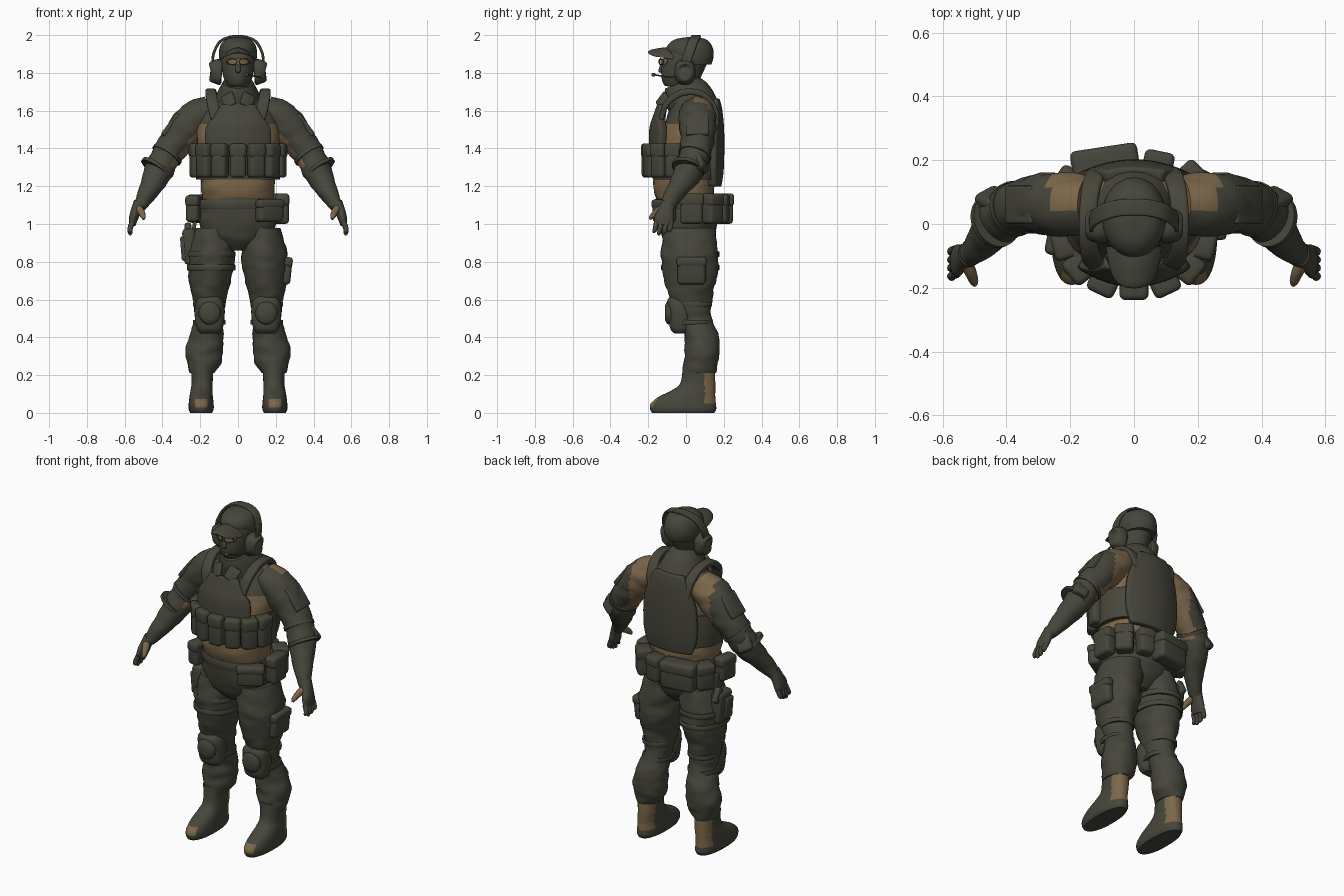
import bpy, bmesh, math
from mathutils import Vector, Matrix, Euler, noise

cube = bpy.data.objects.get("Cube")
if cube:
    bpy.data.objects.remove(cube)


def material(name, rgb):
    m = bpy.data.materials.new(name)
    m.use_nodes = True
    m.diffuse_color = (*rgb, 1)
    bsdf = next(n for n in m.node_tree.nodes if n.type == 'BSDF_PRINCIPLED')
    bsdf.inputs["Base Color"].default_value = (*rgb, 1)
    bsdf.inputs["Roughness"].default_value = .9
    return m


OLIVE = material("dark olive", (.062, .061, .044))
TAN = material("tan", (.2, .135, .067))
X, Y, Z = Vector((1, 0, 0)), Vector((0, 1, 0)), Vector((0, 0, 1))
parts = []


def finish(name, bm, mat=OLIVE, mirror=False, tan=None):
    """Turn a bmesh into an object; tan is a rule choosing the tan faces."""
    bmesh.ops.recalc_face_normals(bm, faces=bm.faces)
    if tan:
        for f in bm.faces:
            f.material_index = int(tan(f.calc_center_median()))
    me = bpy.data.meshes.new(name)
    bm.to_mesh(me)
    bm.free()
    me.materials.append(mat)
    if tan:
        me.materials.append(TAN)
    ob = bpy.data.objects.new(name, me)
    bpy.context.collection.objects.link(ob)
    if mirror:
        ob.modifiers.new("mirror", 'MIRROR').use_mirror_merge = False
    parts.append(ob)
    return ob


def spline(pts, steps):
    """Smooth curve through points of any dimension."""
    p = [Vector(q) for q in pts]
    p = [p[0]] + p + [p[-1]]
    out = []
    for a, b, c, d in zip(p, p[1:], p[2:], p[3:]):
        for i in range(steps):
            t = i / steps
            out.append(b + ((c - a) * t + (a * 2 - b * 5 + c * 4 - d) * t * t
                            + (b * 3 - a - c * 3 + d) * t ** 3) / 2)
    return out + [p[-1]]


def loft(name, pts, mat=OLIVE, flat=True, ref=X, mirror=False, tan=None,
         steps=5, sides=32, power=2, folds=0, bend=0):
    """Rings (x, y, z, radius, radius) joined along a path."""
    rows = spline(pts, steps)
    centres = [Vector(r[:3]) for r in rows]
    bm = bmesh.new()
    rings = []
    for i, r in enumerate(rows):
        t = Z if flat else (centres[min(i + 1, len(rows) - 1)] - centres[max(i - 1, 0)]).normalized()
        u = (ref - t * ref.dot(t)).normalized()
        v = t.cross(u)
        ring = []
        for k in range(sides):
            a = math.tau * k / sides
            c, s = math.cos(a), math.sin(a)
            c, s = (math.copysign(abs(q) ** (2 / power), q) for q in (c, s))
            d = u * c * r[3] + v * s * r[4]
            co = centres[i] + d
            co += d * folds * noise.noise(Vector((co.x * 12, co.y * 12, co.z * 25)))
            co.z -= bend * co.x ** 2
            ring.append(bm.verts.new(co))
        rings.append(ring)
    for a, b in zip(rings, rings[1:]):
        for k in range(sides):
            n = (k + 1) % sides
            bm.faces.new((a[k], a[n], b[n], b[k]))
    bm.faces.new(rings[0])
    bm.faces.new(rings[-1])
    return finish(name, bm, mat, mirror, tan)


def box(name, at, size, rot=(0, 0, 0), bevel=.02, mirror=False, mat=OLIVE):
    bm = bmesh.new()
    m = Matrix.LocRotScale(Vector(at), Euler(rot), Vector(size))
    bmesh.ops.create_cube(bm, size=1, matrix=m)
    bmesh.ops.bevel(bm, geom=bm.edges[:], offset=bevel, segments=3, profile=.5, affect='EDGES')
    return finish(name, bm, mat, mirror)


def pouch(name, at, size, turn=0, mirror=False):
    """Rounded pouch with a slightly larger lid."""
    box(name, at, size, (0, 0, turn), .02, mirror)
    w, d, h = size
    box(name + "_lid", (at[0], at[1], at[2] + h * .3), (w * 1.06, d * 1.1, h * .42),
        (0, 0, turn), .018, mirror)


def panel(name, rows, curve, thick, mat=OLIVE, bevel=.01, steps=4):
    """Curved plate from rows (z, half width, y)."""
    bm = bmesh.new()
    n = 16
    grid = []
    for z, w, y in spline(rows, steps):
        xs = [w * (2 * i / n - 1) for i in range(n + 1)]
        grid.append([bm.verts.new((x, y + curve * x * x, z)) for x in xs])
    for a, b in zip(grid, grid[1:]):
        for i in range(n):
            bm.faces.new((a[i], a[i + 1], b[i + 1], b[i]))
    ob = finish(name, bm, mat)
    s = ob.modifiers.new("thickness", 'SOLIDIFY')
    s.thickness, s.offset = thick, 0
    if bevel:
        b = ob.modifiers.new("soft edge", 'BEVEL')
        b.width, b.segments, b.limit_method, b.angle_limit = bevel, 2, 'ANGLE', .9


def band(name, x, y, z, rx, ry, h, mirror=False, tilt=0):
    """Flat strap round a limb or the waist."""
    loft(name, [(x, y, z - h / 2, rx * .97, ry * .97), (x, y, z - h / 2.5, rx, ry),
                (x, y, z + h / 2.5, rx, ry), (x, y, z + h / 2, rx * .97, ry * .97)],
         mirror=mirror, steps=2, power=2.2, bend=tilt)


# Trousers
loft("trouser_seat", [(0, .01, .86, .06, .08), (0, .01, .92, .16, .13), (0, .01, 1, .205, .155),
                      (0, 0, 1.08, .2, .155), (0, -.01, 1.14, .19, .15)], power=2.2, folds=.04)
loft("trouser_legs", [(.12, .02, .98, .105, .14), (.138, .02, .85, .122, .15), (.145, .025, .75, .118, .145),
                      (.15, .025, .65, .1, .125), (.15, .03, .57, .085, .1), (.152, .05, .5, .075, .085),
                      (.165, .08, .42, .088, .09), (.178, .085, .33, .1, .092), (.18, .08, .26, .09, .09),
                      (.19, .07, .21, .064, .085)], mirror=True, folds=.09)

# Boots with tan heel and toe patches
loft("boots", [(.195, -.015, 0, .058, .165), (.195, -.015, .02, .066, .175), (.195, -.014, .05, .066, .172),
               (.195, .005, .085, .062, .15), (.193, .04, .12, .058, .115), (.19, .063, .16, .056, .092),
               (.19, .068, .26, .06, .084)], mirror=True, power=2.3, steps=6, sides=40,
     tan=lambda c: (c.y > .1 and .05 < c.z < .22)
     or (c.y < -.125 and .03 < c.z < .075 and abs(c.x - .195) < .035))

# Knee pads and straps
loft("knee_pads", [(.15, -.03, .42, .05, .03), (.15, -.03, .45, .07, .055), (.15, -.03, .53, .08, .062),
                   (.15, -.04, .59, .072, .06), (.15, -.04, .62, .045, .04)], mirror=True, power=2.6)
loft("knee_caps", [(.15, -.075, .53, .06, .065), (.15, -.1, .53, .052, .058), (.15, -.112, .53, .03, .035)],
     flat=False, mirror=True)
for h in (.48, .575):
    band("knee_strap", .152, .04, h, .086, .098, .025, True)

# Torso with tan shirt
loft("shirt", [(0, 0, 1.1, .185, .14), (0, -.01, 1.18, .195, .162), (0, -.01, 1.3, .2, .155),
               (0, 0, 1.42, .215, .145), (0, .02, 1.53, .215, .135), (0, .04, 1.62, .17, .12),
               (0, .04, 1.68, .11, .1), (0, .03, 1.73, .075, .085)], power=2.3, folds=.04,
     tan=lambda c: c.z < 1.53 or c.y > .05)
loft("collar", [(0, .05, 1.6, .14, .13), (0, .02, 1.66, .122, .128), (0, -.005, 1.71, .1, .115),
                (0, -.02, 1.75, .08, .095)], flat=False)
box("collar_points", (.05, -.125, 1.655), (.07, .02, .08), (-.5, .5, .3), .008, True)

# Vest
panel("chest_plate", [(1.38, .165, -.175), (1.5, .165, -.172), (1.56, .125, -.155), (1.63, .085, -.13)], 2, .045)
panel("back_plate", [(1.2, .14, .165), (1.3, .17, .178), (1.48, .165, .18), (1.6, .12, .17),
                     (1.66, .09, .155)], -1.5, .045)
band("vest_band", 0, 0, 1.33, .225, .178, .19)
loft("shoulder_straps", [(.115, -.13, 1.56, .03, .014), (.135, -.1, 1.64, .03, .016), (.145, -.02, 1.695, .028, .018),
                         (.14, .08, 1.69, .028, .016), (.125, .145, 1.63, .03, .014),
                         (.11, .165, 1.55, .03, .014)], flat=False, mirror=True, power=4)
for i in range(-3, 4):
    a = i * .44
    pouch("magazine_pouch", (.225 * math.sin(a), -.2 * max(math.cos(a), .1) ** .8, 1.335),
          (.086, .07, .18), a)

# Belt kit
band("belt", 0, 0, 1.105, .208, .163, .05)
for name, at, size, turn in [
        ("front_pouch", (.165, -.115, 1.07), (.15, .07, .12), .55),
        ("left_hip_pouch", (.235, .03, 1.08), (.07, .12, .16), 0),
        ("left_rear_pouch", (.185, .14, 1.08), (.1, .08, .16), -.8),
        ("rear_pouch", (.075, .185, 1.08), (.09, .08, .15), -.2),
        ("large_rear_pouch", (-.09, .19, 1.08), (.2, .095, .16), .15),
        ("right_rear_pouch", (-.205, .12, 1.08), (.1, .09, .15), 1),
        ("right_hip_pouch", (-.235, -.04, 1.08), (.07, .11, .14), -.2)]:
    pouch(name, at, size, turn)

# Thigh holster and cargo pocket
box("holster", (-.255, .03, .88), (.07, .12, .19), (0, -.08, 0), .02)
box("holster_front", (-.285, .01, .87), (.035, .07, .13), (0, -.08, 0), .012)
box("pistol_grip", (-.265, .08, .96), (.035, .05, .09), (.5, 0, 0), .012)
box("holster_hanger", (-.23, .03, 1), (.02, .06, .12), (0, .15, 0), .006)
for h in (.84, .77):
    band("thigh_strap", -.142, .023, h, .128, .154, .03)
box("cargo_pocket", (.255, .03, .75), (.055, .15, .14), (0, .1, 0), .02)
box("cargo_flap", (.262, .03, .8), (.055, .16, .05), (0, .1, 0), .015)

# Sleeves with tan shoulder backs and armpits
loft("sleeves", [(.14, .06, 1.6, .085, .09), (.23, .06, 1.55, .1, .1), (.31, .06, 1.46, .092, .092),
                 (.375, .05, 1.37, .08, .082), (.415, .02, 1.29, .077, .078), (.455, -.03, 1.21, .062, .062),
                 (.5, -.08, 1.13, .042, .045), (.525, -.1, 1.09, .033, .038)],
     flat=False, mirror=True, folds=.1,
     tan=lambda c: (c.x < .27 and c.y > .05)
     or (c.x < .35 and c.z > 1.3 and c.z - 1.46 + 1.1 * (c.x - .31) < -.08))
box("sleeve_pockets", (.355, .06, 1.525), (.03, .12, .14), (0, -.65, 0), .01, True)
box("elbow_pads", (.435, .075, 1.33), (.09, .05, .12), (.5, -.45, -.5), .02, True)
for s in (0, .06):
    loft("elbow_straps", [(.37 + s, .05 - s * .6, 1.375 - s * 1.2, .086, .088),
                          (.38 + s, .045 - s * .6, 1.36 - s * 1.2, .086, .088)],
         flat=False, mirror=True, steps=1)

# Gloves
loft("palms", [(.52, -.095, 1.11, .034, .038), (.54, -.105, 1.07, .028, .042), (.553, -.115, 1.03, .024, .052),
               (.56, -.12, .995, .018, .046)], flat=False, mirror=True)
for i in range(4):
    y, drop = -.157 + .026 * i, .012 * abs(i - 1.3)
    loft("fingers", [(.558, y, 1.01, .015, .013), (.572, y - .006, .975, .014, .013),
                     (.57, y - .012, .945 + drop, .011, .01), (.567, y - .013, .937 + drop, .004, .004)],
         flat=False, mirror=True, sides=12, steps=3)
loft("thumbs", [(.53, -.115, 1.085, .022, .024), (.513, -.15, 1.065, .019, .02), (.502, -.18, 1.04, .014, .014),
                (.5, -.192, 1.025, .006, .006)], TAN, flat=False, mirror=True, sides=14)

# Masked head
loft("masked_head", [(0, .01, 1.66, .07, .075), (0, .005, 1.72, .068, .08), (0, -.025, 1.735, .06, .09),
                     (0, -.025, 1.78, .078, .105), (0, -.008, 1.85, .09, .12), (0, .01, 1.9, .094, .12),
                     (0, .01, 1.95, .075, .09)])
box("nose", (0, -.128, 1.822), (.026, .03, .045), (-.3, 0, 0), .01)
panel("eye_opening", [(1.842, .05, -.131), (1.86, .062, -.131), (1.876, .058, -.131)], 8, .008, TAN, 0)
for side in (-1, 1):
    rim = []
    for k in range(13):
        a = math.tau * k / 12
        x = side * .031 + .026 * math.cos(a)
        rim.append((x, -.142 + 7 * x * x, 1.859 + .016 * math.sin(a), .003, .003))
    loft("glasses_rim", rim, flat=False, ref=Y, sides=6, steps=2)

# Cap
loft("cap", [(0, .04, 1.845, .088, .095), (0, .03, 1.88, .1, .115), (0, .02, 1.92, .1, .125),
             (0, .02, 1.955, .088, .11), (0, .025, 1.98, .06, .075), (0, .03, 1.99, .01, .012)])
loft("cap_brim", [(0, -.07, 1.925, .088, .008), (0, -.12, 1.925, .08, .009), (0, -.165, 1.918, .066, .009),
                  (0, -.19, 1.912, .045, .008), (0, -.2, 1.908, .02, .004)], flat=False, bend=7)

# Headset
half = [(.128, -.01, 1.82), (.132, .01, 1.89), (.1, .035, 1.96), (.05, .05, 1.988)]
arc = half + [(0, .053, 1.993)] + [(-x, y, z) for x, y, z in reversed(half)]
loft("headset_band", [(*p, .026, .007) for p in arc], flat=False, ref=Y, power=4)
loft("ear_cups", [(.085, -.005, 1.805, .05, .06), (.1, -.005, 1.805, .056, .068), (.125, -.005, 1.8, .052, .064),
                  (.142, -.005, 1.795, .04, .05), (.148, -.005, 1.795, .02, .028)],
     flat=False, ref=Y, mirror=True, power=2.5)
loft("microphone_boom", [(.12, -.05, 1.775, .004, .004), (.1, -.11, 1.78, .004, .004),
                         (.05, -.165, 1.79, .004, .004)], flat=False, ref=Z, sides=8)
box("microphone", (.045, -.172, 1.79), (.022, .022, .02), bevel=.008)

# Smooth shading with sharp creases kept
bpy.ops.object.select_all(action='DESELECT')
for ob in parts:
    ob.select_set(True)
bpy.context.view_layer.objects.active = parts[0]
bpy.ops.object.shade_smooth_by_angle(angle=math.radians(40))
